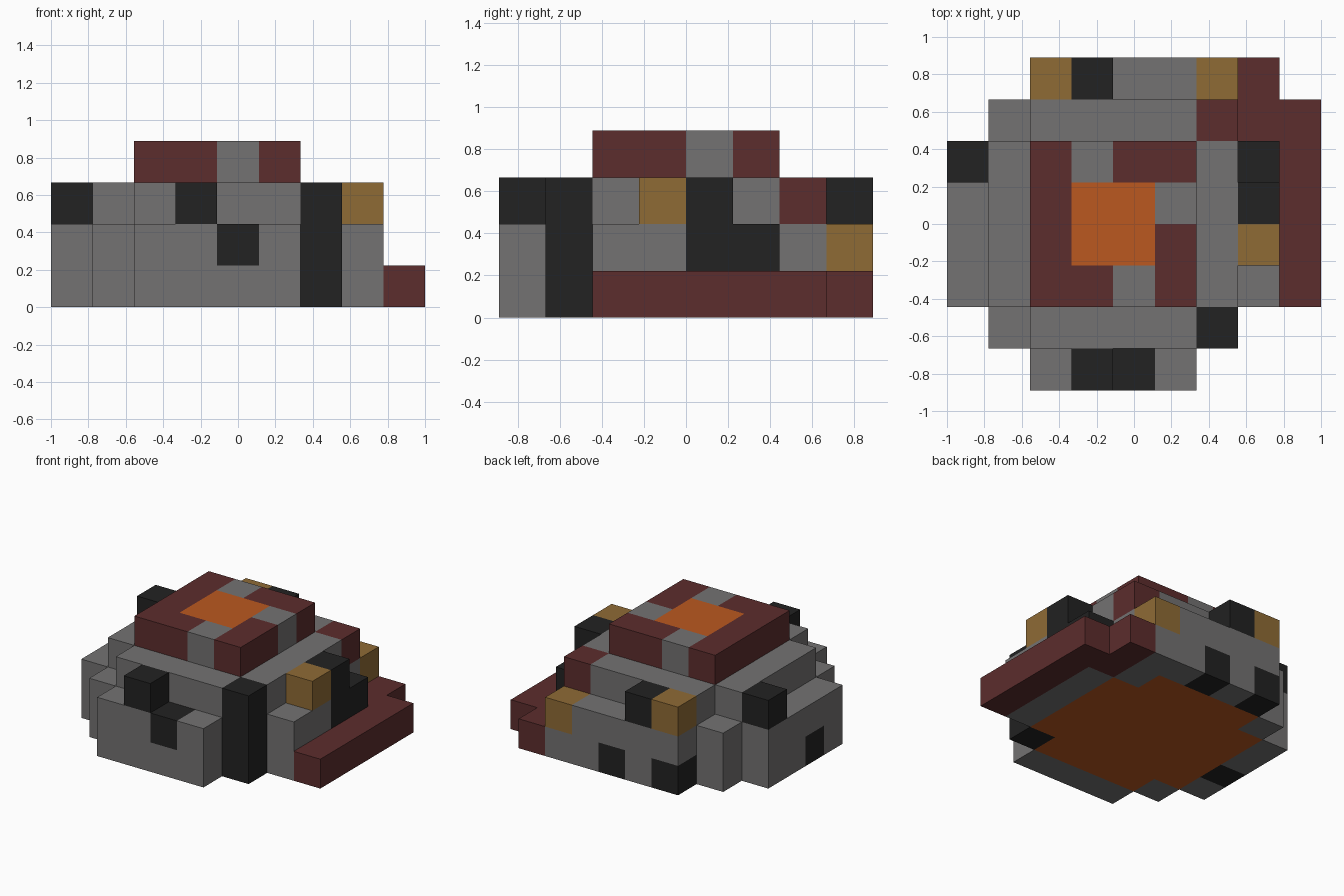
import bpy
import bmesh
from mathutils import Vector

cube = bpy.data.objects.get("Cube")
if cube:
    bpy.data.objects.remove(cube, do_unlink=True)

UNIT = 2 / 9                       # block edge length
ORIGIN = Vector((-4.5, -4, 0))     # grid corner in blocks

COLOURS = {
    "stone grey": (0.172, 0.168, 0.168),
    "brick red": (0.107, 0.026, 0.026),
    "coal black": (0.016, 0.016, 0.016),
    "clay tan": (0.275, 0.147, 0.036),
    "magma orange": (0.497, 0.098, 0.0144),
}


def make_material(name, rgb):
    mat = bpy.data.materials.new(name)
    mat.use_nodes = True
    mat.diffuse_color = (*rgb, 1)
    mat.node_tree.nodes["Principled BSDF"].inputs["Base Color"].default_value = (*rgb, 1)
    return mat


materials = {name: make_material(name, rgb) for name, rgb in COLOURS.items()}
grid = {}                          # block position -> (part, colour)


def fill(part, colour, xs, ys, zs):
    """Place blocks over inclusive ranges; later blocks replace earlier ones."""
    span = [(r, r) if isinstance(r, int) else r for r in (xs, ys, zs)]
    for x in range(span[0][0], span[0][1] + 1):
        for y in range(span[1][0], span[1][1] + 1):
            for z in range(span[2][0], span[2][1] + 1):
                grid[x, y, z] = (part, colour)


# Stone mound: stepped cross-shaped base with a smaller upper tier
for xs, ys in (((2, 5), (0, 7)), ((1, 6), (1, 6)), ((0, 7), (2, 5))):
    fill("stone_mound", "stone grey", xs, ys, (0, 1))
for xs, ys in (((2, 5), (1, 6)), ((1, 6), (2, 5))):
    fill("stone_mound", "stone grey", xs, ys, 2)
fill("stone_mound", "stone grey", 6, 7, 0)

# Magma core, showing at the crater and underneath
fill("magma_core", "magma orange", (2, 5), (1, 6), 0)
fill("magma_core", "magma orange", (1, 6), (2, 5), 0)

# Crater rim with three stone inserts
fill("crater_rim", "brick red", (2, 5), (2, 5), 3)
fill("magma_core", "magma orange", (3, 4), (3, 4), (1, 3))
for x, y in ((4, 2), (3, 5), (5, 4)):
    fill("rim_stone", "stone grey", x, y, 3)

# Low side ledge and the brick above it
fill("side_ledge", "brick red", 8, (2, 6), 0)
fill("side_ledge", "brick red", 7, (6, 7), 0)
fill("corner_brick", "brick red", 6, 6, 2)

# Coal blocks
fill("coal_pillar", "coal black", 6, 1, (0, 2))
for x, y, z in ((3, 0, 2), (4, 0, 1), (0, 5, 2), (0, 3, 0), (3, 7, 2),
                (4, 7, 0), (2, 7, 0), (7, 4, 2), (7, 4, 1), (7, 5, 1)):
    fill("coal_blocks", "coal black", x, y, z)

# Clay blocks
for x, y, z in ((7, 3, 2), (6, 7, 1), (2, 7, 2)):
    fill("clay_blocks", "clay tan", x, y, z)


def build(part, colour):
    """Make one object from the exposed faces of a part's blocks."""
    bm = bmesh.new()
    for cell, owner in grid.items():
        if owner != (part, colour):
            continue
        centre = Vector(cell) + Vector((0.5, 0.5, 0.5))
        for axis in range(3):
            for sign in (-1, 1):
                normal = Vector((0, 0, 0))
                normal[axis] = sign
                if tuple(int(c + n) for c, n in zip(cell, normal)) in grid:
                    continue
                u = Vector((0, 0, 0))
                u[(axis + 1) % 3] = 0.5
                v = normal.cross(u)
                mid = centre + normal * 0.5 + ORIGIN
                corners = (mid - u - v, mid + u - v, mid + u + v, mid - u + v)
                bm.faces.new([bm.verts.new(c * UNIT) for c in corners])
    bmesh.ops.remove_doubles(bm, verts=bm.verts, dist=0.001)
    mesh = bpy.data.meshes.new(part)
    bm.to_mesh(mesh)
    bm.free()
    mesh.materials.append(materials[colour])
    bpy.context.scene.collection.objects.link(bpy.data.objects.new(part, mesh))


for part, colour in sorted(set(grid.values())):
    build(part, colour)
